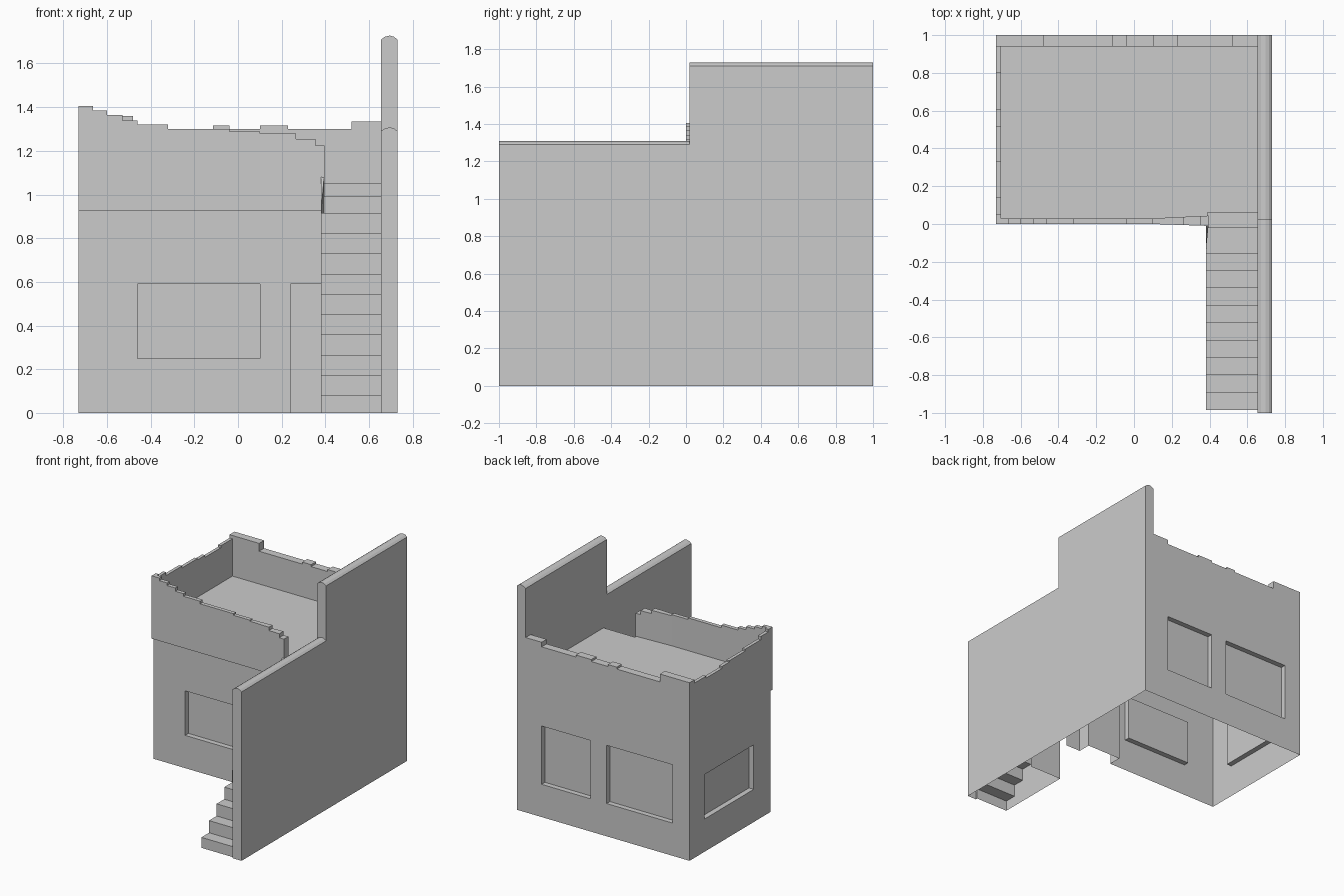
import bpy
from mathutils import Vector

if "Cube" in bpy.data.objects:
    bpy.data.objects.remove(bpy.data.objects["Cube"])

FLOOR = 1.05           # roof terrace height
XL, XI, XR = -0.73, 0.655, 0.73   # left wall, inner and outer face of tall wall


class Part:
    """Collects faces, each turned towards a given outward direction."""

    def __init__(self, name):
        self.name, self.verts, self.faces = name, [], []

    def face(self, pts, out):
        pts = [Vector(p) for p in pts]
        n = Vector()
        for a, b in zip(pts, pts[1:] + pts[:1]):
            n += a.cross(b)
        if n.dot(Vector(out)) < 0:
            pts.reverse()
        k = len(self.verts)
        self.verts += pts
        self.faces.append(range(k, k + len(pts)))

    def build(self):
        me = bpy.data.meshes.new(self.name)
        me.from_pydata([tuple(v) for v in self.verts], [], [list(f) for f in self.faces])
        me.update()
        ob = bpy.data.objects.new(self.name, me)
        bpy.context.collection.objects.link(ob)


# Wall frames: u along the wall, d inwards, z up
def front(u, d, z): return (u, 0.02 + d, z)
def back(u, d, z): return (u, 1 - d, z)
def left(u, d, z): return (XL + d, u, z)


def front_top(u, d, z):
    t = min(max((u - 0.1) / 0.29, 0), 1)
    return (u, d - 0.01 * t + d * 0.8 * t, z)


def axes(f):
    o = Vector(f(0, 0, 0))
    return Vector(f(1, 0, 0)) - o, Vector(f(0, 1, 0)) - o


def wall(name, f, u0, u1, top, openings):
    """Single-skin wall with recessed openings (u0, u1, z0, z1, depth)."""
    p = Part(name)
    au, ad = axes(f)
    az = Vector((0, 0, 1))
    us = sorted({u0, u1, *[v for o in openings for v in o[:2]]})
    zs = sorted({0, top, *[v for o in openings for v in o[2:4]]})
    for a, b in zip(us, us[1:]):
        for c, e in zip(zs, zs[1:]):
            um, zm = (a + b) / 2, (c + e) / 2
            if not any(o[0] < um < o[1] and o[2] < zm < o[3] for o in openings):
                p.face([f(a, 0, c), f(b, 0, c), f(b, 0, e), f(a, 0, e)], -ad)
    for a, b, c, e, d in openings:
        p.face([f(a, d, c), f(b, d, c), f(b, d, e), f(a, d, e)], -ad)
        for u, s in ((a, 1), (b, -1)):
            p.face([f(u, 0, c), f(u, d, c), f(u, d, e), f(u, 0, e)], au * s)
        for z, s in ((c, 1), (e, -1)):
            if z > 0:
                p.face([f(a, 0, z), f(b, 0, z), f(b, d, z), f(a, d, z)], az * s)
    p.build()


def parapet(name, f, start, steps, thick, base):
    """Crumbling parapet; steps are (end u, top z)."""
    p = Part(name)
    au = Vector((1, 0, 0)) if f is not left else Vector((0, 1, 0))
    ad = axes(f)[1] if f is not front_top else Vector((0, 1, 0))
    a, last = start, FLOOR
    for b, z in steps:
        p.face([f(a, 0, base), f(b, 0, base), f(b, 0, z), f(a, 0, z)], -ad)
        p.face([f(a, thick, FLOOR), f(b, thick, FLOOR), f(b, thick, z), f(a, thick, z)], ad)
        p.face([f(a, 0, z), f(b, 0, z), f(b, thick, z), f(a, thick, z)], (0, 0, 1))
        if a != start:
            p.face([f(a, 0, last), f(a, thick, last), f(a, thick, z), f(a, 0, z)],
                   au * (1 if z < last else -1))
        a, last = b, z
    if f is front_top:   # free end and overhang underside
        p.face([f(a, 0, base), f(a, thick, base), f(a, thick, last), f(a, 0, last)], au)
        p.face([f(start, 0, base), f(0.1, 0, base), f(a, 0, base),
                (a, 0.02, base), (start, 0.02, base)], (0, 0, -1))
        for u, s in ((start, -1),):
            p.face([f(u, 0, base), f(u, 0.03, base), f(u, 0.03, 1.405), f(u, 0, 1.405)], au * s)
    p.build()


# House walls with windows and the doorway
wall("front_wall", front, XL, XI, 0.925,
     [(-0.46, 0.10, 0.25, 0.59, 0.04), (0.24, 0.53, 0, 0.59, 0.1)])
wall("back_wall", back, XL, XI, FLOOR,
     [(0.105, 0.52, 0.25, 0.695, 0.04), (-0.587, -0.03, 0.25, 0.695, 0.04)])
wall("left_wall", left, 0.02, 1, FLOOR, [(0.225, 0.82, 0.25, 0.59, 0.04)])

# Parapets
parapet("front_parapet", front_top, XL,
        [(-0.665, 1.405), (-0.6, 1.385), (-0.53, 1.365), (-0.46, 1.34), (-0.32, 1.32),
         (-0.04, 1.30), (0.1, 1.288), (0.265, 1.28), (0.355, 1.255), (0.395, 1.225)],
        0.03, 0.925)
parapet("back_parapet", back, XL,
        [(-0.48, 1.36), (-0.115, 1.30), (-0.04, 1.315), (0.10, 1.30), (0.23, 1.315),
         (0.52, 1.30), (XI, 1.335)], 0.06, FLOOR)
parapet("left_parapet", left, 0.02,
        [(0.05, 1.405), (0.14, 1.385), (0.33, 1.36), (0.52, 1.345), (0.61, 1.335),
         (0.8, 1.32), (0.94, 1.335), (1, 1.36)], 0.025, FLOOR)

# Roof terrace
p = Part("roof_floor")
p.face([(-0.705, 0.03, FLOOR), (0.39, 0.03, FLOOR), (0.39, 0.06, FLOOR), (XI, 0.06, FLOOR),
        (XI, 0.94, FLOOR), (-0.705, 0.94, FLOOR)], (0, 0, 1))
p.build()

# Stairs: stepped profile in (y, z)
prof = [(-0.985, 0)]
for i in range(10):
    y, z = -0.985 + 0.0922 * i, 0.08 + 0.0928 * i
    prof += [(y, z), (y + 0.0922, z)]
prof[-1] = (-0.02, prof[-1][1])
prof += [(-0.02, 0.99), (0.06, 0.99), (0.06, FLOOR)]
SX = 0.38
p = Part("stairs")
for i, (a, b) in enumerate(zip(prof, prof[1:])):
    p.face([(SX, *a), (XI, *a), (XI, *b), (SX, *b)], (0, -1, 0) if i % 2 == 0 else (0, 0, 1))
side = prof[:-3] + [(-0.02, 0.99), (0.02, 0.99), (0.02, 0.55), (-0.38, 0.55), (-0.38, 0)]
p.face([(SX, *q) for q in side], (-1, 0, 0))
# passage to the door under the stairs
p.face([(SX, -0.38, 0.55), (XI, -0.38, 0.55), (XI, 0.02, 0.55), (SX, 0.02, 0.55)], (0, 0, -1))
p.face([(SX, -0.38, 0), (XI, -0.38, 0), (XI, -0.38, 0.55), (SX, -0.38, 0.55)], (0, 1, 0))
p.build()

# Small wedge joining the stair side and the parapet end
p = Part("stair_wedge")
tri = [(-0.155, 0.915), (0, 0.915), (0, 1.09)]
p.face([(SX, *q) for q in tri], (-1, 0, 0))
p.face([(SX, -0.155, 0.915), (0.395, 0, 0.915), (0.395, 0, 1.09)], (1, -0.1, 0))
p.face([(SX, -0.155, 0.915), (SX, 0, 1.09), (0.395, 0, 1.09)], (0, -1, 1))
p.build()

# Tall side wall with a softly rounded coping
p = Part("side_wall")
LOW, HIGH, YS = 1.29, 1.71, 0.02
cope = [(XI, 0), (0.672, 0.012), (0.695, 0.018), (0.715, 0.012), (XR, 0)]
p.face([(XR, y, z) for y, z in
        [(-1, 0), (1, 0), (1, HIGH), (YS, HIGH), (YS, LOW), (-1, LOW)]], (1, 0, 0))
p.face([(XI, y, z) for y, z in [(-1, 0)] + prof +
        [(1, FLOOR), (1, HIGH), (YS, HIGH), (YS, LOW), (-1, LOW)]], (-1, 0, 0))
for y0, y1, h in ((-1, YS, LOW), (YS, 1, HIGH)):
    for (xa, da), (xb, db) in zip(cope, cope[1:]):
        p.face([(xa, y0, h + da), (xb, y0, h + db), (xb, y1, h + db), (xa, y1, h + da)], (0, 0, 1))
for y, z0, h, s in ((-1, 0, LOW, -1), (YS, LOW, HIGH, -1), (1, 0, HIGH, 1)):
    p.face([(XR, y, z0), (XI, y, z0)] + [(x, y, h + d) for x, d in cope], (0, s, 0))
p.build()
